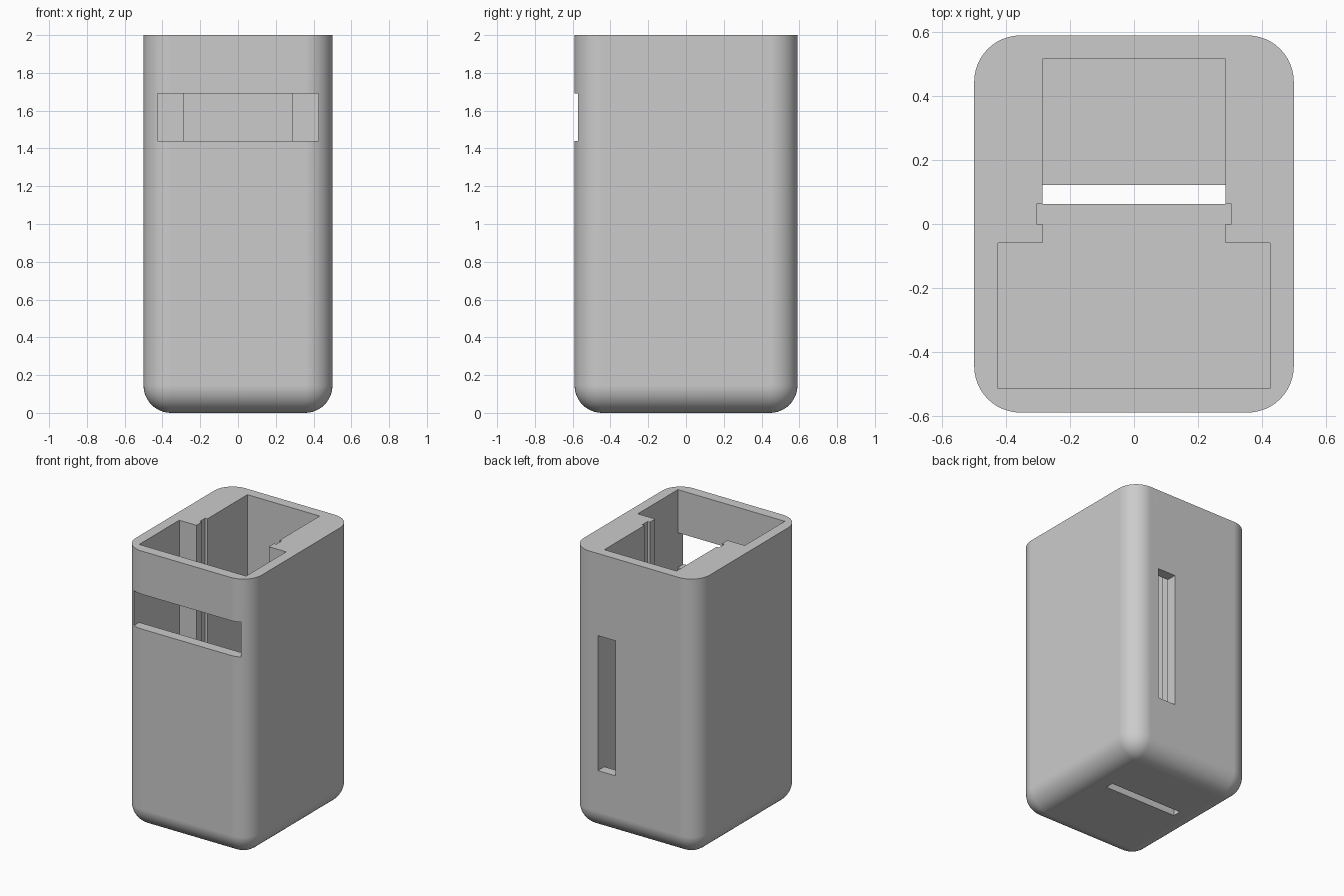
import bpy
import bmesh

if "Cube" in bpy.data.objects:
    bpy.data.objects.remove(bpy.data.objects["Cube"], do_unlink=True)

HALF_W, HALF_D, HEIGHT = 0.5, 0.59, 2.0
RADIUS = 0.145
FLOOR = 0.075
INNER = 0.287     # half width of the rear bay
FRONT = 0.425     # half width of the front bay

grey = bpy.data.materials.new("plain grey")
grey.use_nodes = True
colour = (0.6, 0.6, 0.6, 1)
grey.diffuse_color = colour
grey.node_tree.nodes["Principled BSDF"].inputs["Base Color"].default_value = colour


def prism(name, outline, z0, z1):
    """Upright prism over a flat outline."""
    bm = bmesh.new()
    base = bm.faces.new([bm.verts.new((x, y, z0)) for x, y in outline])
    top = bmesh.ops.extrude_face_region(bm, geom=[base])["geom"]
    bmesh.ops.translate(bm, vec=(0, 0, z1 - z0),
                        verts=[g for g in top if isinstance(g, bmesh.types.BMVert)])
    bmesh.ops.recalc_face_normals(bm, faces=bm.faces)
    mesh = bpy.data.meshes.new(name)
    bm.to_mesh(mesh)
    bm.free()
    mesh.materials.append(grey)
    obj = bpy.data.objects.new(name, mesh)
    bpy.context.collection.objects.link(obj)
    return obj


def box(name, x0, x1, y0, y1, z0, z1):
    return prism(name, [(x0, y0), (x1, y0), (x1, y1), (x0, y1)], z0, z1)


# Outer shell: every edge rounded except the top rim
case = box("case", -HALF_W, HALF_W, -HALF_D, HALF_D, 0, HEIGHT)
bm = bmesh.new()
bm.from_mesh(case.data)
edges = [e for e in bm.edges if min(v.co.z for v in e.verts) < HEIGHT / 2]
bmesh.ops.bevel(bm, geom=edges, offset=RADIUS, segments=12, profile=0.5,
                affect='EDGES', clamp_overlap=False)
bm.to_mesh(case.data)
bm.free()

# Stepped cavity with a guide groove on each side
half = [(FRONT, -0.515), (FRONT, -0.06), (INNER, -0.06), (INNER, 0),
        (0.305, 0), (0.305, 0.062), (INNER, 0.062), (INNER, 0.517)]
outline = half + [(-x, y) for x, y in reversed(half)]

cutters = [
    prism("cavity_cutter", outline, FLOOR, HEIGHT + 0.2),
    box("front_window_cutter", -FRONT, FRONT, -0.8, -0.4, 1.44, 1.69),
    box("back_slot_cutter", 0.147, INNER, 0.4, 0.8, 0.44, 1.41),
    box("floor_slot_cutter", -INNER, INNER, 0.062, 0.122, -0.2, 0.2),
]

bpy.ops.object.select_all(action='DESELECT')
bpy.context.view_layer.objects.active = case
case.select_set(True)
for cutter in cutters:
    cutter.hide_render = True
    mod = case.modifiers.new(cutter.name, 'BOOLEAN')
    mod.operation = 'DIFFERENCE'
    mod.solver = 'EXACT'
    mod.object = cutter
    bpy.ops.object.modifier_apply(modifier=mod.name)
    bpy.data.objects.remove(cutter, do_unlink=True)

# Smooth fillets, flat walls
bpy.ops.object.shade_smooth_by_angle()
weighted = case.modifiers.new("even_walls", 'WEIGHTED_NORMAL')
weighted.keep_sharp = True
